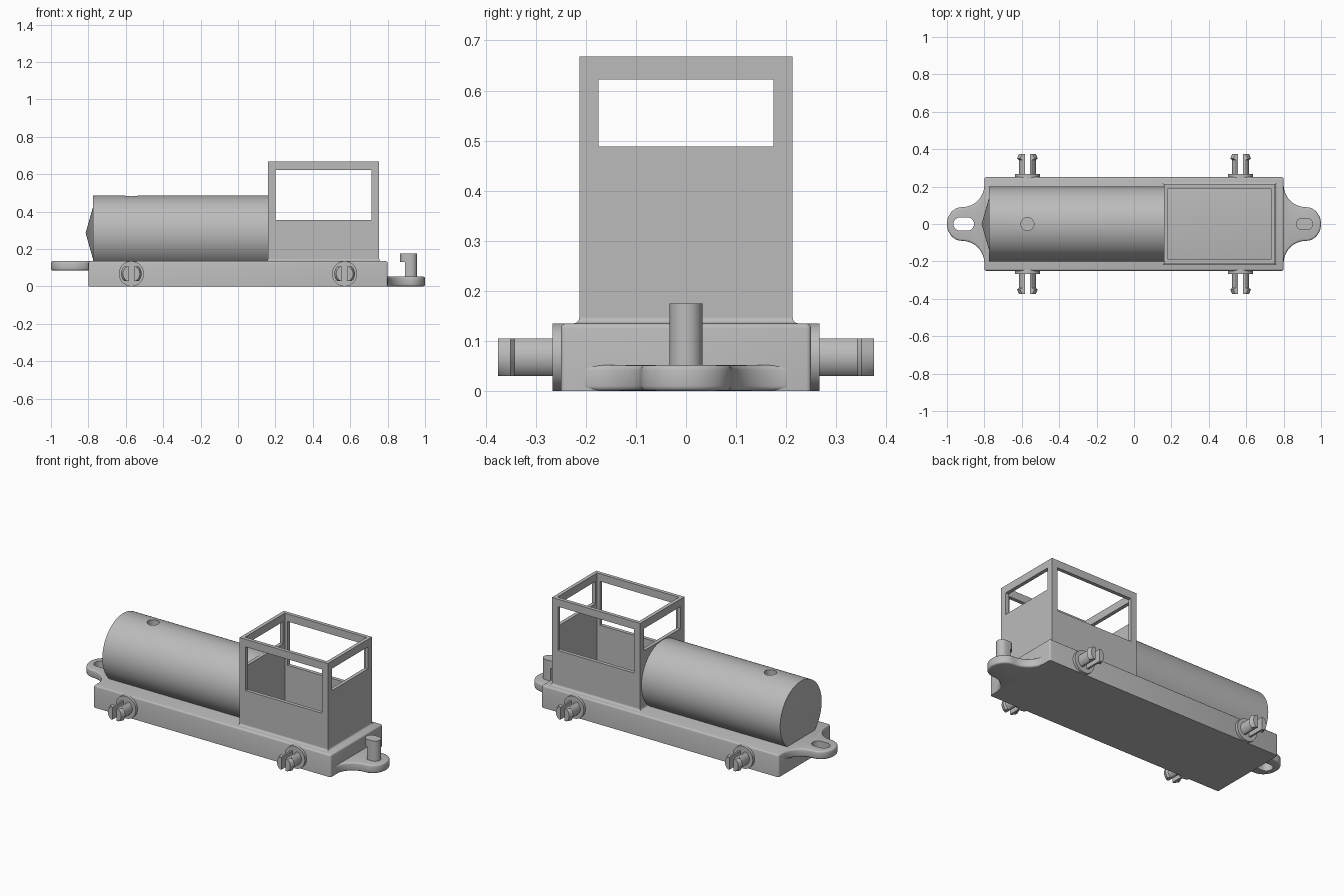
import bpy, bmesh
from math import sin, cos, pi, radians
from mathutils import Matrix, Vector

if "Cube" in bpy.data.objects:
    bpy.data.objects.remove(bpy.data.objects["Cube"])

GREY = (0.5, 0.5, 0.5, 1)
grey = bpy.data.materials.new("plain grey")
grey.use_nodes = True
grey.diffuse_color = GREY
grey.node_tree.nodes["Principled BSDF"].inputs["Base Color"].default_value = GREY


def finish(name, bm):
    bmesh.ops.recalc_face_normals(bm, faces=bm.faces)
    me = bpy.data.meshes.new(name)
    bm.to_mesh(me)
    bm.free()
    me.materials.append(grey)
    ob = bpy.data.objects.new(name, me)
    bpy.context.collection.objects.link(ob)
    return ob


def select(ob):
    bpy.ops.object.select_all(action='DESELECT')
    ob.select_set(True)
    bpy.context.view_layer.objects.active = ob


def smooth(ob, angle=35):
    select(ob)
    bpy.ops.object.shade_smooth_by_angle(angle=radians(angle))


def prism(name, pts, z0, z1):
    bm = bmesh.new()
    face = bm.faces.new([bm.verts.new((x, y, z0)) for x, y in pts])
    top = bmesh.ops.extrude_face_region(bm, geom=[face])["geom"]
    bmesh.ops.translate(bm, vec=(0, 0, z1 - z0),
                        verts=[v for v in top if isinstance(v, bmesh.types.BMVert)])
    return finish(name, bm)


def rect(x0, x1, y):
    return [(x0, -y), (x1, -y), (x1, y), (x0, y)]


def box(name, x0, x1, y, z0, z1):
    return prism(name, rect(x0, x1, y), z0, z1)


def arc(cx, cy, rx, ry, a0, a1, n=12):
    steps = [radians(a0 + (a1 - a0) * i / n) for i in range(n + 1)]
    return [(cx + rx * cos(a), cy + ry * sin(a)) for a in steps]


def stadium(x0, x1, r):
    return arc(x1 - r, 0, r, r, -90, 90) + arc(x0 + r, 0, r, r, 90, 270)


def revolve(name, profile, axis, centre, steps=64):
    # profile holds (distance along axis, radius)
    axis = Vector(axis)
    up = Vector((0, 0, 1))
    bm = bmesh.new()
    vs = [bm.verts.new(Vector(centre) + axis * d + up * r) for d, r in profile]
    edges = [bm.edges.new(pair) for pair in zip(vs, vs[1:])]
    bmesh.ops.spin(bm, geom=vs + edges, cent=centre, axis=axis, angle=2 * pi,
                   steps=steps, use_duplicate=False)
    bmesh.ops.remove_doubles(bm, verts=bm.verts, dist=1e-5)
    return finish(name, bm)


def cut(ob, cutter):
    select(ob)
    mod = ob.modifiers.new("cut", 'BOOLEAN')
    mod.operation, mod.solver, mod.object = 'DIFFERENCE', 'EXACT', cutter
    bpy.ops.object.modifier_apply(modifier=mod.name)
    bpy.data.objects.remove(cutter)


def bevel(ob, width):
    select(ob)
    mod = ob.modifiers.new("round", 'BEVEL')
    mod.width, mod.segments, mod.angle_limit = width, 3, radians(50)
    bpy.ops.object.modifier_apply(modifier=mod.name)


# Chassis: rounded above, flat and sharp underneath
chassis = box("chassis", -0.8, 0.8, 0.25, -0.05, 0.135)
bevel(chassis, 0.01)
cut(chassis, box("cutter", -1, 1, 0.5, -0.2, 0))
smooth(chassis)

# Boiler with shallow pointed nose and a chimney socket
boiler = revolve("boiler", [(0.17, 0), (0.17, 0.2), (-0.775, 0.2), (-0.775, 0.14), (-0.815, 0)],
                 (1, 0, 0), (0, 0, 0.285), 96)
cut(boiler, prism("cutter", arc(-0.57, 0, 0.035, 0.035, 0, 345, 23), 0.44, 0.6))
smooth(boiler, 30)

# Open-topped cab with a window in every wall
cab = box("cab", 0.16, 0.755, 0.213, 0.13, 0.668)
cut(cab, box("cutter", 0.182, 0.733, 0.191, 0.1, 0.8))
cut(cab, box("cutter", 0.2, 0.715, 0.5, 0.355, 0.622))
cut(cab, box("cutter", 0.0, 0.9, 0.175, 0.488, 0.622))

# Concave fillet round the foot of the cab
bm = bmesh.new()
rings = []
for i in range(6):
    a = pi / 2 * i / 5
    d, z = 0.012 * (1 - sin(a)), 0.135 + 0.012 * (1 - cos(a))
    rings.append([bm.verts.new((x, y, z)) for x, y in rect(0.16 - d, 0.755 + d, 0.213 + d)])
for low, high in zip(rings, rings[1:]):
    for k in range(4):
        n = (k + 1) % 4
        bm.faces.new((low[k], low[n], high[n], high[k]))
smooth(finish("cab_foot_fillet", bm))


# Coupling plates: flared at the chassis, rounded at the tip
def coupling(name, side, z0, z1):
    half = [(0.77, 0.21)] + arc(0.92, 0.21, 0.12, 0.12, 180, 270) + arc(0.92, 0, 0.08, 0.09, 90, 0)[1:]
    pts = half + [(x, -y) for x, y in reversed(half[:-1])]
    plate = prism(name, [(side * x, y) for x, y in pts], z0, z1)
    bevel(plate, 0.01)
    return plate


eye = coupling("coupling_eye", -1, 0.085, 0.135)
cut(eye, prism("cutter", stadium(-0.965, -0.855, 0.036), 0, 0.3))
smooth(eye)
smooth(coupling("coupling_tongue", 1, 0, 0.052))

# Hook: oval post, notched below its head
hook = prism("coupling_hook", stadium(0.866, 0.958, 0.033), 0.04, 0.175)
cut(hook, box("cutter", 0.8, 0.893, 0.1, 0, 0.13))
smooth(hook)

# Wheel mounts: washer and split snap pin, four times over
for end, x in (("front", -0.57), ("rear", 0.57)):
    for hand, s in (("right", -1), ("left", 1)):
        centre, out = (x, 0, 0.0675), (0, s, 0)
        smooth(revolve(f"{end}_{hand}_washer", [(0.24, 0), (0.24, 0.0675), (0.267, 0.0675), (0.267, 0)],
                       out, centre, 48))
        pin = revolve(f"{end}_{hand}_snap_pin",
                      [(0.25, 0), (0.25, 0.045), (0.342, 0.045), (0.35, 0.055), (0.375, 0.045), (0.375, 0)],
                      out, centre, 48)
        cut(pin, box("cutter", x - 0.1, x + 0.1, 0.5, 0.105, 0.2))
        cut(pin, box("cutter", x - 0.1, x + 0.1, 0.5, -0.1, 0.03))
        cut(pin, box("cutter", x - 0.014, x + 0.014, 0.5, -0.1, 0.2))
        smooth(pin, 25)
